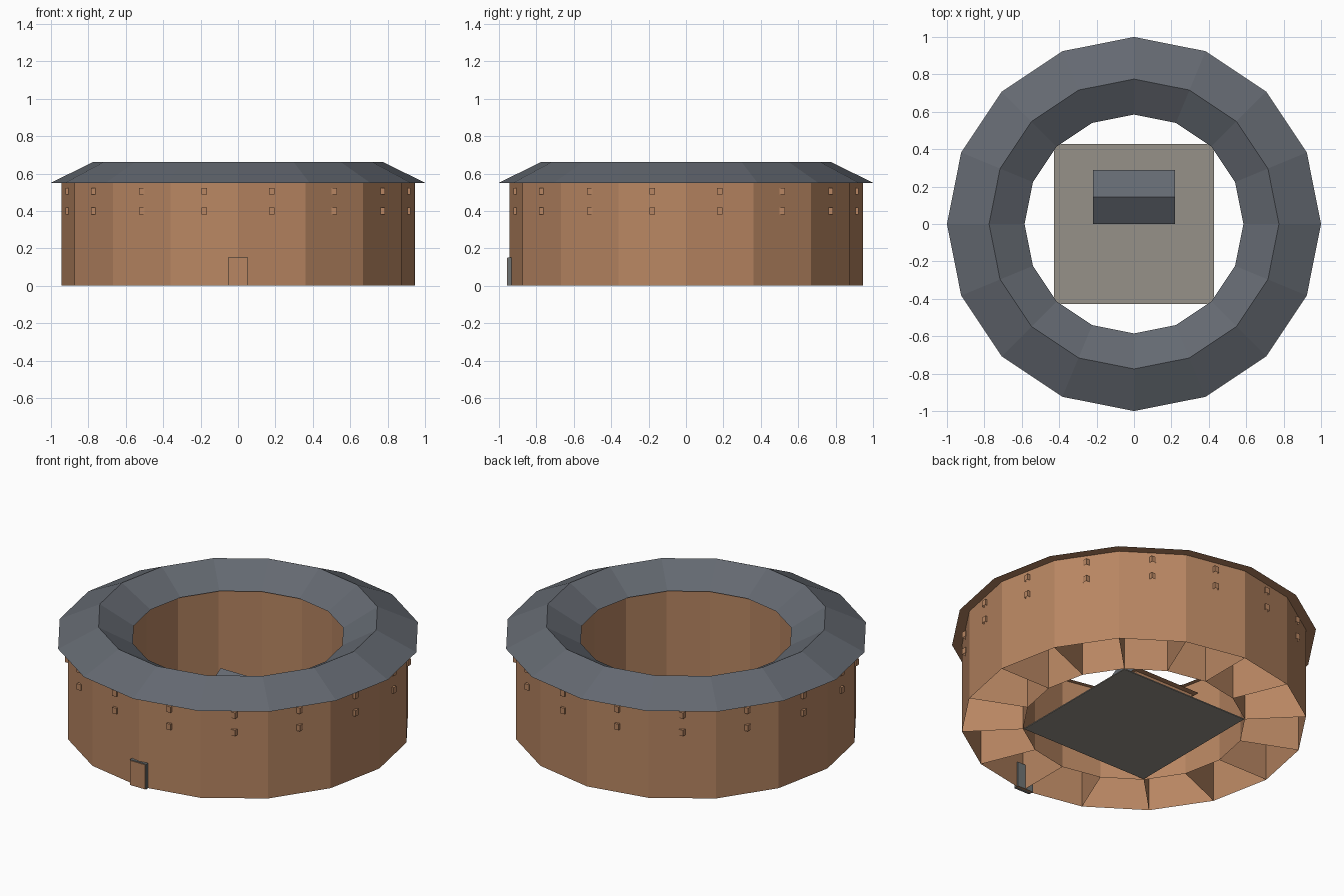
import bpy, bmesh, math

if "Cube" in bpy.data.objects:
    bpy.data.objects.remove(bpy.data.objects["Cube"])

SIDES = 16


def srgb(r, g, b):
    def lin(c):
        c /= 255
        return c / 12.92 if c <= 0.04045 else ((c + 0.055) / 1.055) ** 2.4
    return (lin(r), lin(g), lin(b), 1)


def material(name, rgb):
    m = bpy.data.materials.new(name)
    m.diffuse_color = srgb(*rgb)
    m.use_nodes = True
    m.node_tree.nodes["Principled BSDF"].inputs["Base Color"].default_value = m.diffuse_color
    return m


EARTH = material("earth_brown", (184, 134, 98))
TILE = material("slate_tile", (100, 105, 113))
PAVING = material("paving_grey", (150, 145, 136))
STONE = material("door_stone", (112, 116, 116))


def finish(name, bm, *mats):
    mesh = bpy.data.meshes.new(name)
    bm.to_mesh(mesh)
    bm.free()
    for m in mats:
        mesh.materials.append(m)
    ob = bpy.data.objects.new(name, mesh)
    bpy.context.collection.objects.link(ob)
    return ob


def revolve(bm, profile):
    """Sweep an open (radius, height) profile round 16 flat sides."""
    rings = []
    for r, z in profile:
        rings.append([bm.verts.new((r * math.cos(i * math.tau / SIDES),
                                    r * math.sin(i * math.tau / SIDES), z))
                      for i in range(SIDES)])
    for lo, hi in zip(rings, rings[1:]):
        for i in range(SIDES):
            j = (i + 1) % SIDES
            bm.faces.new((lo[i], lo[j], hi[j], hi[i]))
    return rings


def box(bm, x, y, z, open_bottom=False):
    """Axis-aligned box from (min, max) pairs."""
    res = bmesh.ops.create_cube(bm, size=1)
    for v in res["verts"]:
        v.co = [(a + b) / 2 + c * (b - a)
                for (a, b), c in zip((x, y, z), v.co)]
    bm.normal_update()
    if open_bottom:
        faces = {f for v in res["verts"] for f in v.link_faces}
        bmesh.ops.delete(bm, geom=[f for f in faces if f.normal.z < -0.9],
                         context='FACES_ONLY')


# Ring wall: outer face, courtyard face, and the partitions between bays
bm = bmesh.new()
outer = revolve(bm, [(0.945, 0), (0.945, 0.564)])
inner = revolve(bm, [(0.61, 0.564), (0.61, 0)])
for i in range(SIDES):
    bm.faces.new((inner[1][i], outer[0][i], outer[1][i], inner[0][i]))
finish("ring_wall", bm, EARTH)

# Ring roof: two slopes in tile, earth-coloured soffit
bm = bmesh.new()
revolve(bm, [(1.0, 0.55), (0.775, 0.662), (0.585, 0.55), (1.0, 0.55)])
bmesh.ops.remove_doubles(bm, verts=bm.verts, dist=1e-5)
bm.normal_update()
for f in bm.faces:
    f.material_index = 1 if f.normal.z < -0.9 else 0
finish("ring_roof", bm, TILE, EARTH)

# Two rows of small window boxes, one per wall side
bm = bmesh.new()
apothem = 0.945 * math.cos(math.pi / SIDES)
for i in range(SIDES):
    a = (i + 0.5) * math.tau / SIDES
    cx, cy = apothem * math.cos(a), apothem * math.sin(a)
    for z in (0.40, 0.505):
        box(bm, (cx - 0.014, cx + 0.014), (cy - 0.014, cy + 0.014),
            (z - 0.018, z + 0.018), open_bottom=True)
finish("windows", bm, EARTH)

# Front gate: thin stone frame with an earth-coloured door in front
bm = bmesh.new()
box(bm, (-0.054, 0.054), (-0.954, -0.925), (0, 0.152))
finish("gate_frame", bm, STONE)
bm = bmesh.new()
box(bm, (-0.05, 0.05), (-0.958, -0.925), (0, 0.148))
finish("gate_door", bm, EARTH)

# Courtyard paving
bm = bmesh.new()
box(bm, (-0.427, 0.427), (-0.427, 0.427), (0, 0.006))
finish("courtyard_paving", bm, PAVING)

# Ancestral hall body in the courtyard
bm = bmesh.new()
box(bm, (-0.2, 0.2), (0.035, 0.255), (0.002, 0.152))
finish("hall_walls", bm, EARTH)

# Hall gable roof
bm = bmesh.new()
ends = [[bm.verts.new((x, y, z)) for y, z in
         ((0, 0.15), (0.29, 0.15), (0.145, 0.24))] for x in (-0.218, 0.218)]
bm.faces.new(ends[0])
bm.faces.new(ends[1])
for i in range(3):
    j = (i + 1) % 3
    bm.faces.new((ends[0][i], ends[0][j], ends[1][j], ends[1][i]))
bmesh.ops.recalc_face_normals(bm, faces=bm.faces)
bm.normal_update()
for f in bm.faces:
    f.material_index = 1 if f.normal.z < -0.9 else 0
finish("hall_roof", bm, TILE, EARTH)
